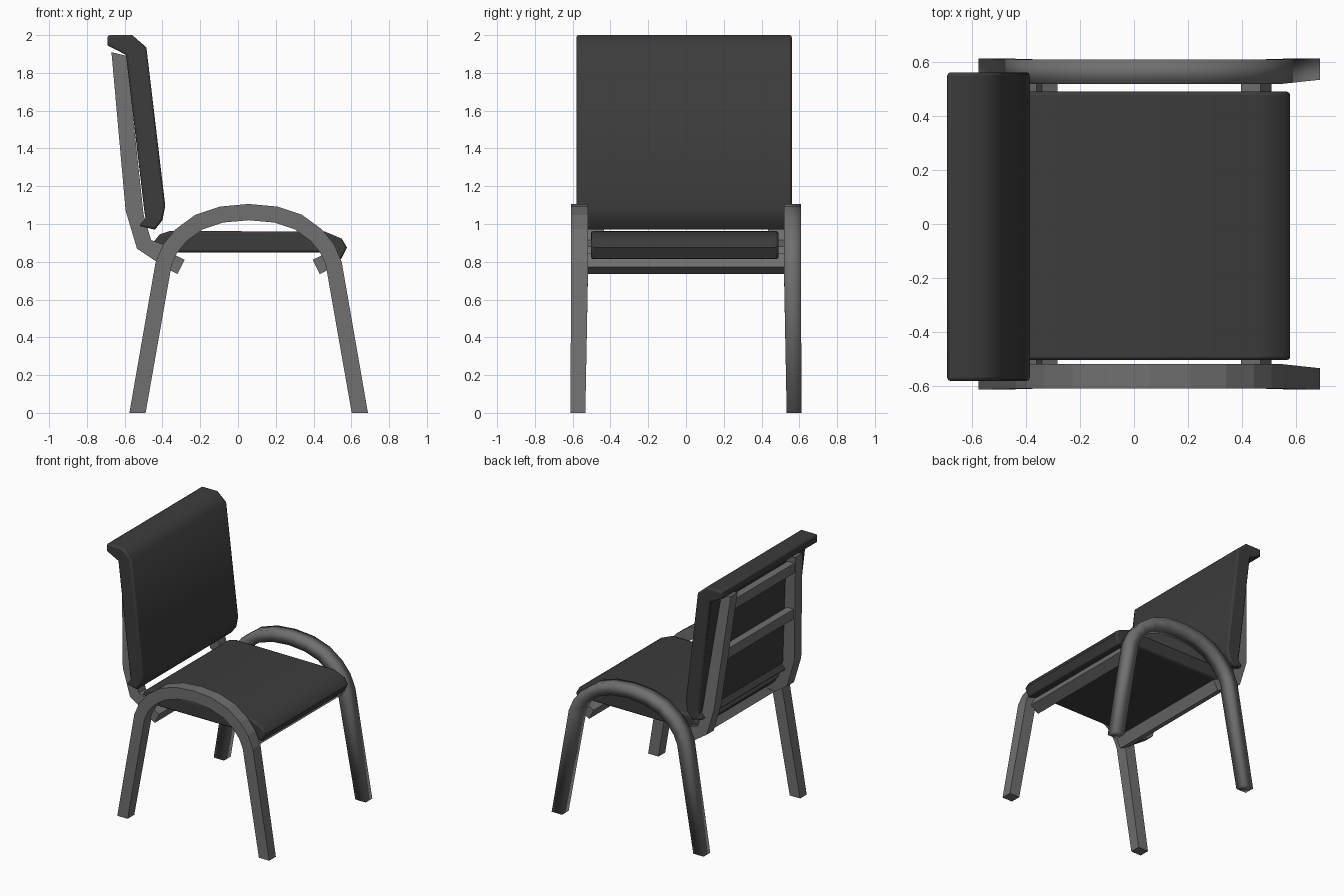
import bpy, bmesh, math

if "Cube" in bpy.data.objects:
    bpy.data.objects.remove(bpy.data.objects["Cube"])


def material(name, v):
    m = bpy.data.materials.new(name)
    m.diffuse_color = (v, v, v, 1)
    m.use_nodes = True
    m.node_tree.nodes["Principled BSDF"].inputs["Base Color"].default_value = m.diffuse_color
    return m


FABRIC = material("dark_fabric", 0.045)
METAL = material("grey_metal", 0.16)


def finish(name, bm, mat, angle=None):
    bmesh.ops.recalc_face_normals(bm, faces=bm.faces)
    me = bpy.data.meshes.new(name)
    bm.to_mesh(me)
    bm.free()
    ob = bpy.data.objects.new(name, me)
    bpy.context.collection.objects.link(ob)
    me.materials.append(mat)
    if angle:
        bpy.ops.object.select_all(action='DESELECT')
        ob.select_set(True)
        bpy.context.view_layer.objects.active = ob
        bpy.ops.object.shade_smooth_by_angle(angle=math.radians(angle))
    return ob


def extrude_y(name, profile, y0, y1, mat, angle=None, shear=None):
    """Extrude an (x, z) outline from y0 to y1; shear(z) offsets y."""
    bm = bmesh.new()
    off = shear or (lambda z: 0)
    a = [bm.verts.new((x, y0 + off(z), z)) for x, z in profile]
    b = [bm.verts.new((x, y1 + off(z), z)) for x, z in profile]
    n = len(profile)
    bm.faces.new(a)
    bm.faces.new(b[::-1])
    for i in range(n):
        j = (i + 1) % n
        bm.faces.new((a[i], a[j], b[j], b[i]))
    return finish(name, bm, mat, angle)


def cushion(name, profile, y0, y1):
    ob = extrude_y(name, profile, y0, y1, FABRIC, 50)
    bev = ob.modifiers.new("soft_edge", 'BEVEL')
    bev.width = 0.012
    bev.segments = 2
    bev.limit_method = 'ANGLE'
    bev.angle_limit = math.radians(75)


def side_frame(name, side, smooth):
    """Square tube swept along leg, arched arm, leg."""
    half = [(0.645, 0), (0.507, 0.79), (0.472, 0.87), (0.415, 0.94),
            (0.32, 1.01), (0.20, 1.05)]
    cx = 0.0565
    path = half + [(cx, 1.063)] + [(2 * cx - x, z) for x, z in half[::-1]]
    bm = bmesh.new()
    rings = []
    for i, (x, z) in enumerate(path):
        p, q = path[max(i - 1, 0)], path[min(i + 1, len(path) - 1)]
        dx, dz = q[0] - p[0], q[1] - p[1]
        l = math.hypot(dx, dz)
        nx, nz = dz / l * 0.043, -dx / l * 0.043
        if z == 0:                       # feet cut flat on the floor
            nx, nz = math.copysign(0.043, nx), 0
        inner, outer = (0.533, 0.612) if z == 0 else (0.518, 0.608)
        rings.append([bm.verts.new((x + s * nx, side * y, z + s * nz))
                      for s, y in ((1, inner), (1, outer), (-1, outer), (-1, inner))])
    for r, t in zip(rings, rings[1:]):
        for k in range(4):
            m = (k + 1) % 4
            bm.faces.new((r[k], r[m], t[m], t[k]))
    bm.faces.new(rings[0])
    bm.faces.new(rings[-1])
    finish(name, bm, METAL, 100 if smooth else None)


# Legs and arms
side_frame("left_leg_and_arm", -1, False)
side_frame("right_leg_and_arm", 1, True)

# Seat cushion with drooping edge
cushion("seat", [(-0.40, 0.85), (0.44, 0.85), (0.545, 0.81), (0.577, 0.875),
                 (0.55, 0.922), (0.46, 0.96), (-0.36, 0.963), (-0.415, 0.945),
                 (-0.45, 0.90)], -0.503, 0.489)

# Backrest cushion with rolled top lip
cushion("backrest", [(-0.69, 2.0), (-0.56, 2.0), (-0.485, 1.935), (-0.385, 1.095),
                     (-0.40, 1.02), (-0.44, 0.97), (-0.525, 0.99), (-0.49, 1.03),
                     (-0.495, 1.06), (-0.593, 1.895), (-0.69, 1.945)], -0.58, 0.56)

# Tilted cross bars under the seat
bar = [(-0.32, 0.735), (-0.283, 0.81), (-0.355, 0.847), (-0.395, 0.772)]
extrude_y("rear_crossbar", bar, -0.53, 0.53, METAL)
extrude_y("front_crossbar", [(0.113 - x, z) for x, z in bar], -0.53, 0.53, METAL)

# Back posts, leaning inward towards the top
post = [(-0.67, 1.91), (-0.595, 1.07), (-0.535, 0.87), (-0.43, 0.80),
        (-0.33, 0.82), (-0.36, 0.88), (-0.46, 0.915), (-0.50, 1.05), (-0.59, 1.89)]
for name, s in (("left_back_post", -1), ("right_back_post", 1)):
    extrude_y(name, post, s * 0.435, s * 0.518, METAL,
              shear=lambda z, s=s: -s * max(0, z - 1.07) * 0.11)

# Back slats
for name, x, z, h in (("upper_back_slat", -0.625, 1.82, 0.37),
                      ("lower_back_slat", -0.59, 1.45, 0.41)):
    extrude_y(name, [(x - 0.032, z + 0.04), (x - 0.025, z - 0.04),
                     (x + 0.032, z - 0.04), (x + 0.025, z + 0.04)], -h, h, METAL)
